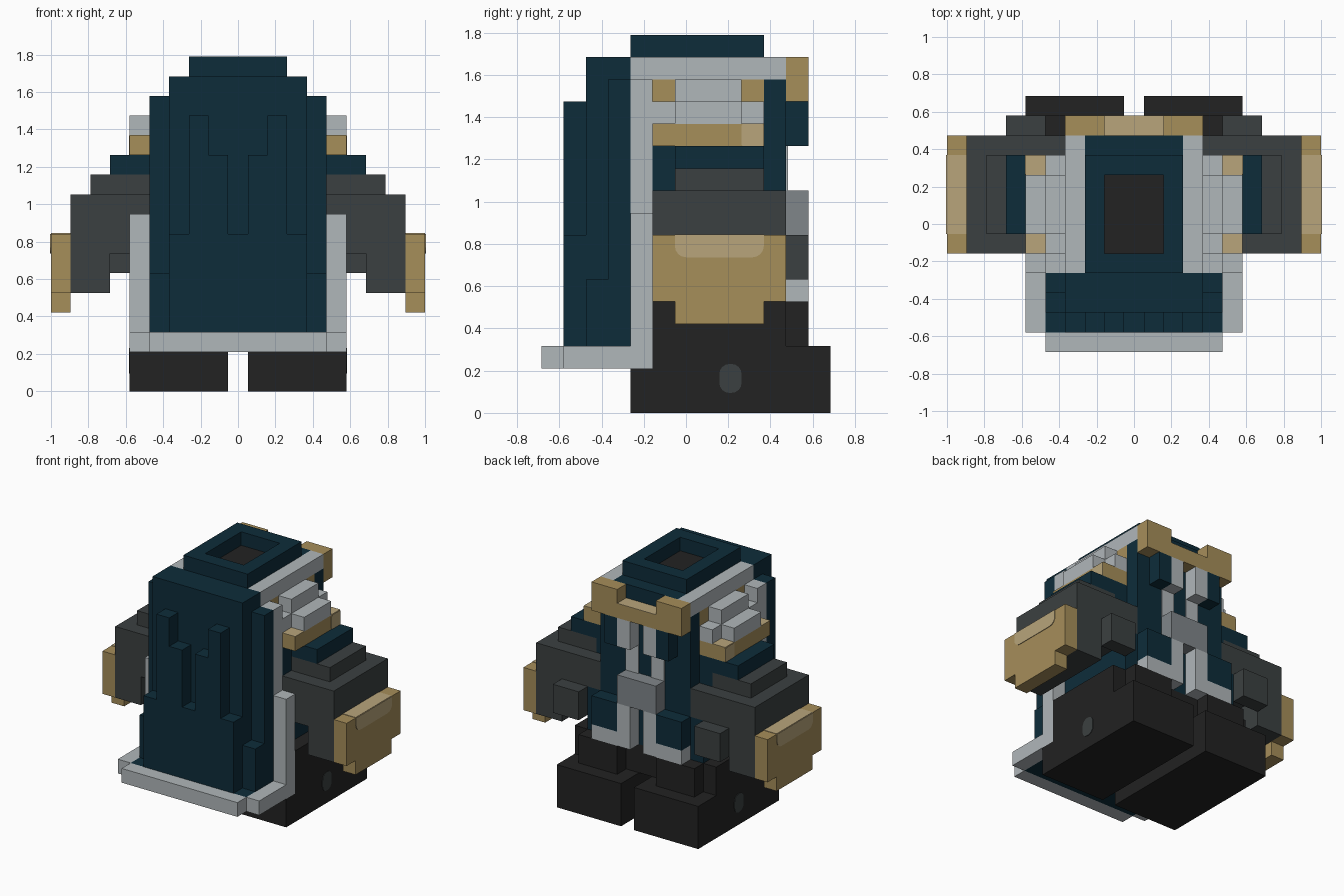
import bpy, bmesh, math

U = 2 / 19  # edge of one building block

cube = bpy.data.objects.get("Cube")
if cube:
    bpy.data.objects.remove(cube, do_unlink=True)


def material(name, code):
    def linear(c):
        return c / 12.92 if c <= 0.04045 else ((c + 0.055) / 1.055) ** 2.4
    rgb = [linear(int(code[i:i + 2], 16) / 255) for i in (0, 2, 4)]
    m = bpy.data.materials.new(name)
    m.use_nodes = True
    m.diffuse_color = (*rgb, 1)
    m.node_tree.nodes["Principled BSDF"].inputs["Base Color"].default_value = (*rgb, 1)
    return m


NAVY = material("navy cloth", "0d2c3a")
PALE = material("pale grey trim", "b0b7ba")
STEEL = material("steel grey", "80868a")
DARK = material("charcoal", "3b4041")
BLACK = material("black", "222222")
GOLD = material("gold", "a68e5a")
SHINE = material("light gold", "b8a57b")


def finish(name, mat, bm):
    bmesh.ops.recalc_face_normals(bm, faces=bm.faces)
    mesh = bpy.data.meshes.new(name)
    bm.to_mesh(mesh)
    bm.free()
    mesh.materials.append(mat)
    bpy.context.collection.objects.link(bpy.data.objects.new(name, mesh))


def box(name, mat, x, y, z):
    """Block between (low, high) pairs, measured in block units."""
    bm = bmesh.new()
    bmesh.ops.create_cube(bm, size=1)
    for v in bm.verts:
        for i, (lo, hi) in enumerate((x, y, z)):
            v.co[i] = U * (lo if v.co[i] < 0 else hi)
    finish(name, mat, bm)


def wide(name, mat, half, y, z):
    box(name, mat, (-half, half), y, z)


def pair(name, mat, x, y, z):
    box("left_" + name, mat, x, y, z)
    box("right_" + name, mat, (-x[1], -x[0]), y, z)


def side_plates(name, mat, x, y, z, r, round_top):
    """Thin plates with rounded corners on both outer sides."""
    corners = [(y[0] + r, z[0] + r, 180), (y[1] - r, z[0] + r, 270)]
    top = [(y[1] - r, z[1] - r, 0), (y[0] + r, z[1] - r, 90)]
    for side, s in (("left_", 1), ("right_", -1)):
        pts = []
        for cy, cz, a in corners + (top if round_top else []):
            for k in range(5):
                t = math.radians(a + k * 22.5)
                pts.append((cy + r * math.cos(t), cz + r * math.sin(t)))
        if not round_top:
            pts += [(y[1], z[1]), (y[0], z[1])]
        bm = bmesh.new()
        face = bm.faces.new([bm.verts.new((s * x * U, a * U, b * U)) for a, b in pts])
        new = bmesh.ops.extrude_face_region(bm, geom=[face])["geom"]
        bmesh.ops.translate(bm, vec=(s * 0.004, 0, 0),
                            verts=[v for v in new if isinstance(v, bmesh.types.BMVert)])
        finish(side + name, mat, bm)


# Boots and legs
pair("boot_sole", BLACK, (.5, 5.5), (-2.5, 6.5), (0, 2))
pair("boot_top", BLACK, (.5, 5.5), (-1.5, 6.5), (2, 3))
wide("legs", BLACK, 5.5, (-1.5, 4.5), (3, 5))
pair("knee", BLACK, (1.5, 4.5), (4.5, 5.5), (3, 5))
side_plates("boot_stud", DARK, 5.5, (1.5, 2.5), (.9, 2.2), .45, True)

# Torso and shoulders
wide("waist", NAVY, 4.5, (-1.5, 4.5), (5, 8))
wide("chest", NAVY, 3.5, (-1.5, 4.5), (8, 12))
wide("shoulder_base", NAVY, 4.5, (-1.5, 3.5), (10, 12))
pair("shoulder_cap", NAVY, (4.5, 6.5), (-.5, 3.5), (11, 12))

# Coat front with trimmed panels and clasp
pair("coat_panel", NAVY, (1.5, 3.5), (4.5, 5.5), (6, 8))
pair("coat_hem", PALE, (1.5, 3.5), (4.5, 5.5), (5, 6))
pair("coat_edge", PALE, (.5, 1.5), (4.5, 5.5), (5, 8))
wide("clasp", STEEL, 1.5, (4.5, 5.5), (8, 10))
pair("collar_stripe", PALE, (.5, 1.5), (4.5, 4.58), (10, 12))

# Arms and fists
pair("upper_arm", DARK, (3.5, 8.5), (-1.5, 4.5), (8, 10))
pair("arm_inner", DARK, (4.5, 6.5), (-1.5, 4.5), (7, 8))
pair("forearm", DARK, (6.5, 8.5), (-1.5, 4.5), (5, 8))
pair("arm_cap", DARK, (4.5, 7.5), (-.5, 3.5), (10, 11))
pair("cuff", DARK, (4.5, 6.5), (4.5, 5.5), (6, 8))
pair("fist", GOLD, (8.5, 9.5), (-1.5, 4.5), (5, 8))
pair("fist_base", GOLD, (8.5, 9.5), (-.5, 3.5), (4, 5))
side_plates("fist_shine", SHINE, 9.5, (-.5, 3.5), (7, 8), .5, False)
pair("fist_top_shine", SHINE, (8.5, 9.5), (-.5, 3.5), (8, 8.03))

# Head sides: gold band with stepped pale layers
wide("head_band", GOLD, 5.5, (-1.5, 3.5), (12, 13))
for y in ((-1.5, -.5), (2.5, 3.5)):
    pair("band_shine", SHINE, (4.5, 5.5), y, (13, 13.03))
side_plates("band_side_shine", SHINE, 5.5, (2.5, 3.5), (12, 13), .1, True)
wide("head_step", PALE, 4.5, (-1.5, 3.5), (13, 14))
wide("head_step_outer", PALE, 5.5, (-.5, 2.5), (13, 14))
wide("head_step_upper", PALE, 4.5, (-.5, 2.5), (14, 15))
wide("head_core", GOLD, 3.5, (-1.5, 3.5), (14, 15))

# Face
wide("face", NAVY, 3.5, (3.5, 4.5), (12, 15))
pair("cheek", NAVY, (1.5, 2.5), (4.5, 5.5), (12, 14))
pair("face_stripe", PALE, (.5, 1.5), (4.5, 5.5), (12, 14))

# Gold brow
pair("brow_block", GOLD, (1.5, 3.5), (4.5, 5.5), (14, 16))
wide("brow_bridge", GOLD, 1.5, (4.5, 5.5), (14, 15))
wide("brow_shine", SHINE, 1.5, (4.5, 5.5), (15, 15.03))

# Hood top with an open crown
wide("hood_top", NAVY, 2.5, (-2.5, 4.5), (15, 16))
pair("hood_trim", PALE, (2.5, 3.5), (-2.5, 4.5), (15, 16))
pair("crown_side", NAVY, (1.5, 2.5), (-2.5, 3.5), (16, 17))
wide("crown_cape_side", NAVY, 1.5, (-2.5, -1.5), (16, 17))
wide("crown_face_side", NAVY, 1.5, (2.5, 3.5), (16, 17))
wide("crown_floor", BLACK, 1.5, (-1.5, 2.5), (16, 16.05))

# Cape lining and hem
wide("cape_lining_low", PALE, 5.5, (-2.5, -1.5), (3, 9))
wide("cape_lining_high", PALE, 4.5, (-2.5, -1.5), (9, 15))
wide("cape_base", NAVY, 4.5, (-5.5, -1.5), (2, 3))
wide("cape_hem", PALE, 4.5, (-6.5, -5.5), (2, 3))
pair("cape_hem_side", PALE, (4.5, 5.5), (-5.5, -1.5), (2, 3))

# Cape with raised folds
wide("cape", NAVY, 3.5, (-4.5, -2.5), (3, 16))
pair("cape_edge", NAVY, (3.5, 4.5), (-3.5, -2.5), (3, 15))
pair("cape_edge_foot", NAVY, (3.5, 4.5), (-4.5, -3.5), (3, 6))
wide("cape_fold_middle", NAVY, .5, (-5.5, -4.5), (3, 8))
for i, top in enumerate((12, 14, 8)):
    pair("cape_fold", NAVY, (i + .5, i + 1.5), (-5.5, -4.5), (3, top))
